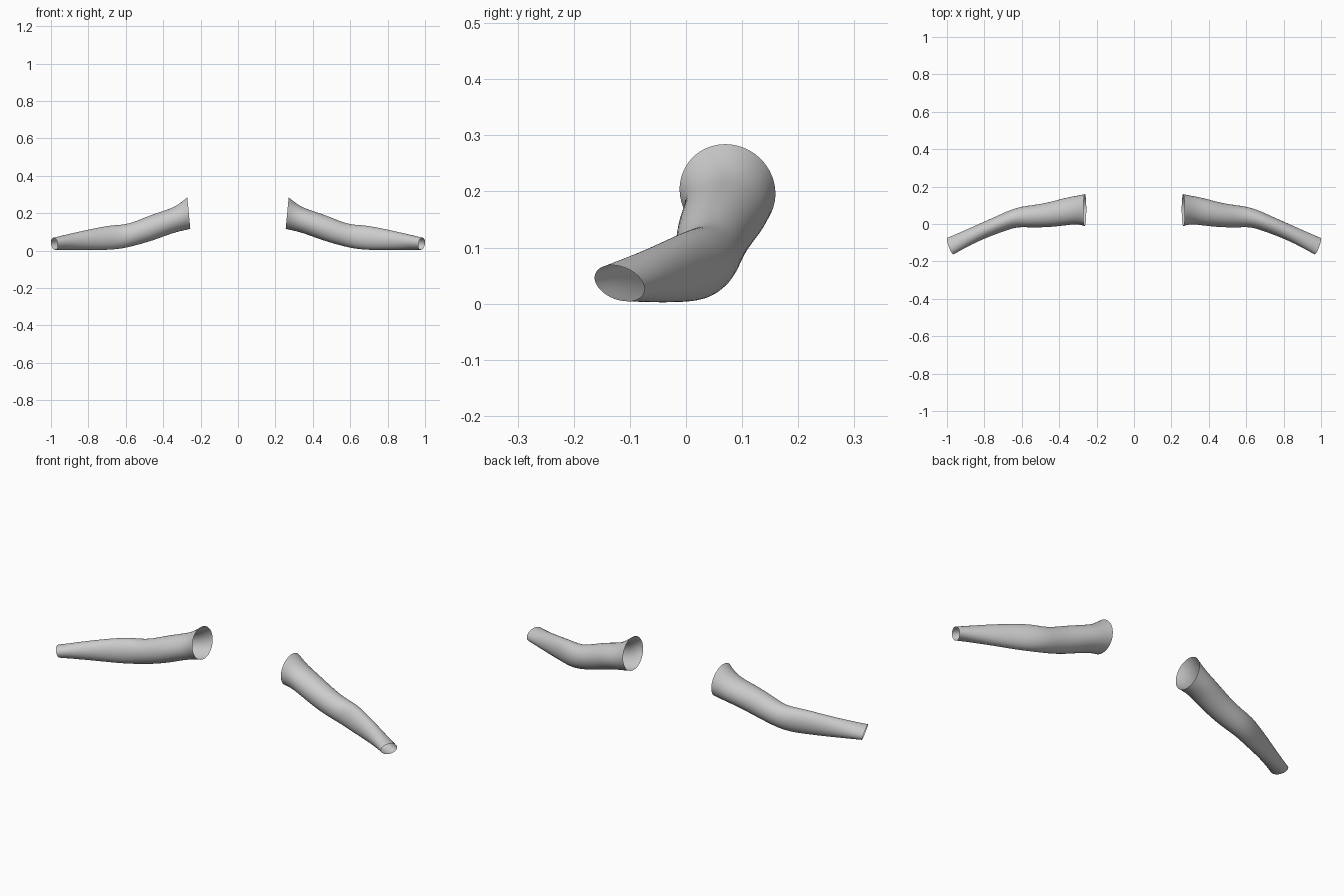
import bpy, bmesh, math

cube = bpy.data.objects.get("Cube")
if cube:
    bpy.data.objects.remove(cube, do_unlink=True)

# Cloth material
cloth = bpy.data.materials.new("light grey cloth")
cloth.use_nodes = True
grey = (0.6, 0.6, 0.6, 1.0)
cloth.diffuse_color = grey
cloth.node_tree.nodes["Principled BSDF"].inputs["Base Color"].default_value = grey

# Cross-sections from shoulder to wrist:
# centre x, x slant front-to-back, front y, back y, x slant bottom-to-top, top z, bottom z, y lean of top
RINGS = [
    (0.263, 0.000, -0.012, 0.160, 0.008, 0.285, 0.115, -0.004),
    (0.300, 0.000, 0.000, 0.152, 0.007, 0.255, 0.107, -0.002),
    (0.340, 0.000, -0.004, 0.146, 0.011, 0.227, 0.099, 0.0),
    (0.400, 0.000, -0.012, 0.131, 0.020, 0.206, 0.082, 0.0),
    (0.470, 0.000, -0.018, 0.112, 0.022, 0.180, 0.056, 0.0),
    (0.540, 0.002, -0.019, 0.101, 0.018, 0.152, 0.034, 0.0),
    (0.600, 0.008, -0.017, 0.093, 0.012, 0.138, 0.017, 0.0),
    (0.650, 0.018, -0.018, 0.073, 0.008, 0.137, 0.007, 0.0),
    (0.710, 0.022, -0.036, 0.043, 0.008, 0.129, 0.003, 0.0),
    (0.790, 0.022, -0.065, 0.008, 0.010, 0.112, 0.002, -0.004),
    (0.880, 0.020, -0.104, -0.032, 0.010, 0.092, 0.002, -0.008),
    (0.982, 0.018, -0.161, -0.076, 0.004, 0.069, 0.004, -0.014),
]
SIDES = 28


def sleeve(name, side):
    """Open tube lofted through the cross-sections; side is +1 left, -1 right."""
    bm = bmesh.new()
    loops = []
    for x, sy, yf, yb, sz, zt, zb, lean in RINGS:
        loop = []
        for i in range(SIDES):
            a = 2 * math.pi * i / SIDES
            c, s = math.cos(a), math.sin(a)
            loop.append(bm.verts.new((
                side * (x + sy * c + sz * s),
                (yf + yb) / 2 + (yb - yf) / 2 * c + lean * s,
                (zt + zb) / 2 + (zt - zb) / 2 * s)))
        loops.append(loop)
    # Skin between neighbouring loops, wound so the cloth faces outward
    for p, q in zip(loops, loops[1:]):
        for i in range(SIDES):
            j = (i + 1) % SIDES
            quad = (p[i], p[j], q[j], q[i])
            face = bm.faces.new(quad if side > 0 else quad[::-1])
            face.smooth = True
    mesh = bpy.data.meshes.new(name)
    bm.to_mesh(mesh)
    bm.free()
    mesh.materials.append(cloth)
    obj = bpy.data.objects.new(name, mesh)
    bpy.context.collection.objects.link(obj)
    sub = obj.modifiers.new("smooth cloth", 'SUBSURF')
    sub.levels = sub.render_levels = 1


sleeve("left_sleeve", 1)
sleeve("right_sleeve", -1)
